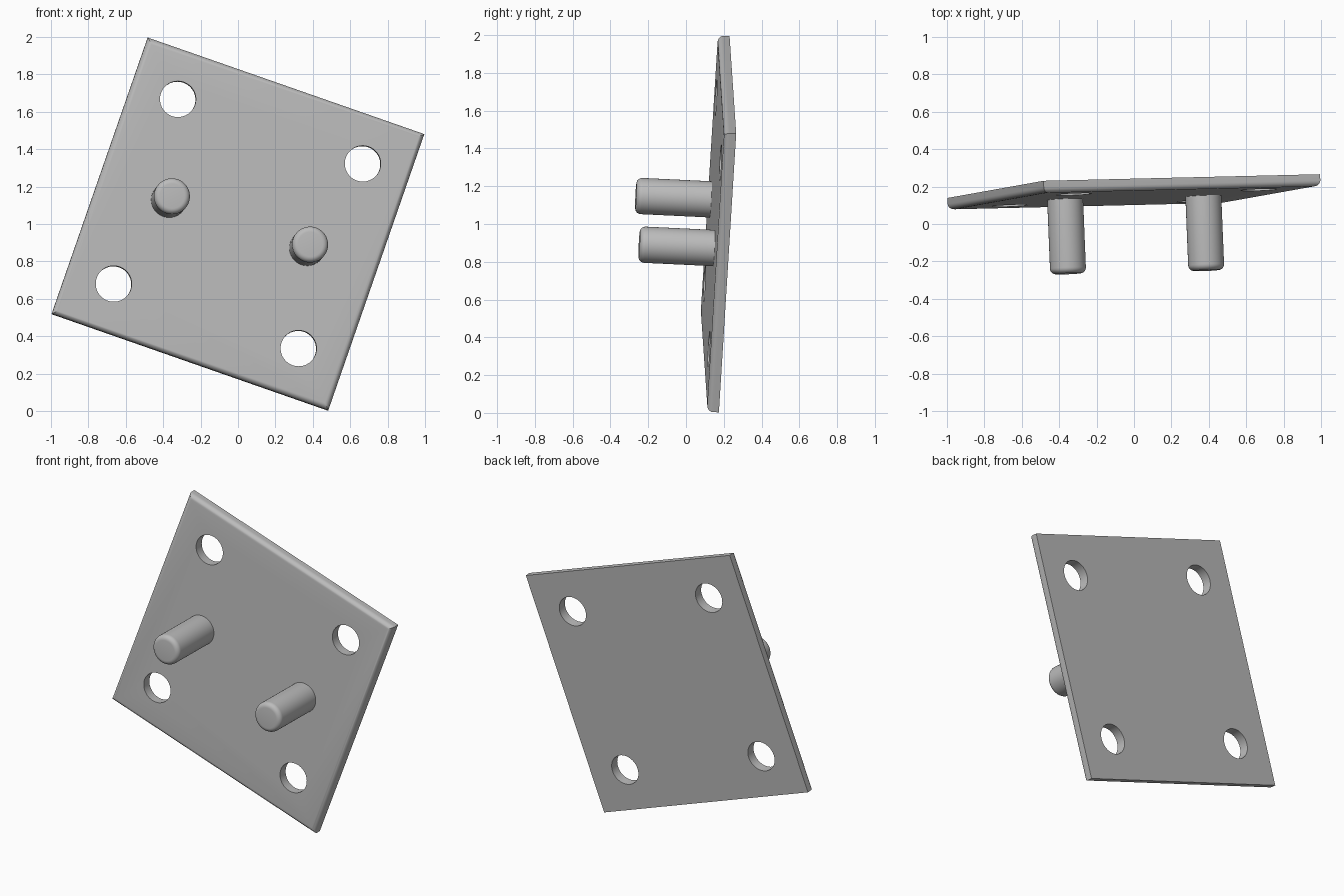
import bpy, bmesh, math
from mathutils import Matrix, Vector

if "Cube" in bpy.data.objects:
    bpy.data.objects.remove(bpy.data.objects["Cube"], do_unlink=True)

SIDE, THICK = 1.565, 0.063
HOLE_POS, RADIUS = 0.523, 0.096
PEG_POS, PEG_LEN, FILLET = 0.391, 0.397, 0.03

# Tilted frame: local x and y lie in the plate, local z points out of its front
normal = Vector((0.0405, -1, 0.048)).normalized()
across = Vector((1.475, 0.035, -0.515))
across = (across - normal * across.dot(normal)).normalized()
up = normal.cross(across)
frame = Matrix((across, up, normal)).transposed().to_4x4()
frame.translation = (0, 0.171, 1.0)

grey = bpy.data.materials.new("grey metal")
grey.use_nodes = True
grey.diffuse_color = (0.5, 0.5, 0.5, 1)
grey.node_tree.nodes["Principled BSDF"].inputs["Base Color"].default_value = grey.diffuse_color


def make(name, bm):
    mesh = bpy.data.meshes.new(name)
    bm.to_mesh(mesh)
    bm.free()
    mesh.materials.append(grey)
    obj = bpy.data.objects.new(name, mesh)
    bpy.context.collection.objects.link(obj)
    obj.matrix_world = frame
    return obj


def cylinder(x, y, z0, z1, fillet=0):
    bm = bmesh.new()
    place = Matrix.Translation((x, y, (z0 + z1) / 2))
    bmesh.ops.create_cone(bm, cap_ends=True, segments=64, radius1=RADIUS,
                          radius2=RADIUS, depth=z1 - z0, matrix=place)
    if fillet:
        round_top(bm, z1, fillet)
    return bm


def round_top(bm, z, size):
    rim = [e for e in bm.edges if all(abs(v.co.z - z) < 1e-4 for v in e.verts)]
    bmesh.ops.bevel(bm, geom=rim, offset=size, segments=6, profile=0.5,
                    affect='EDGES', clamp_overlap=True)


def select_only(obj):
    bpy.ops.object.select_all(action='DESELECT')
    obj.select_set(True)
    bpy.context.view_layer.objects.active = obj


# Square plate with rounded front edges
bm = bmesh.new()
bmesh.ops.create_cube(bm, size=1, matrix=Matrix.Diagonal((SIDE, SIDE, THICK, 1)))
round_top(bm, THICK / 2, FILLET)
plate = make("plate", bm)
parts = [plate]

# Four through holes near the corners
for sx in (-1, 1):
    for sy in (-1, 1):
        cutter = make("hole_cutter", cylinder(sx * HOLE_POS, sy * HOLE_POS, -THICK, THICK))
        cutter.hide_render = True
        mod = plate.modifiers.new("hole", 'BOOLEAN')
        mod.operation, mod.solver, mod.object = 'DIFFERENCE', 'EXACT', cutter
        select_only(plate)
        bpy.ops.object.modifier_apply(modifier=mod.name)
        bpy.data.objects.remove(cutter, do_unlink=True)

# Two round pegs with softened tips
for name, s in (("right_peg", -1), ("left_peg", 1)):
    parts.append(make(name, cylinder(s * PEG_POS, 0, 0, THICK / 2 + PEG_LEN, FILLET)))

for obj in parts:
    select_only(obj)
    bpy.ops.object.shade_smooth_by_angle(angle=math.radians(30))
